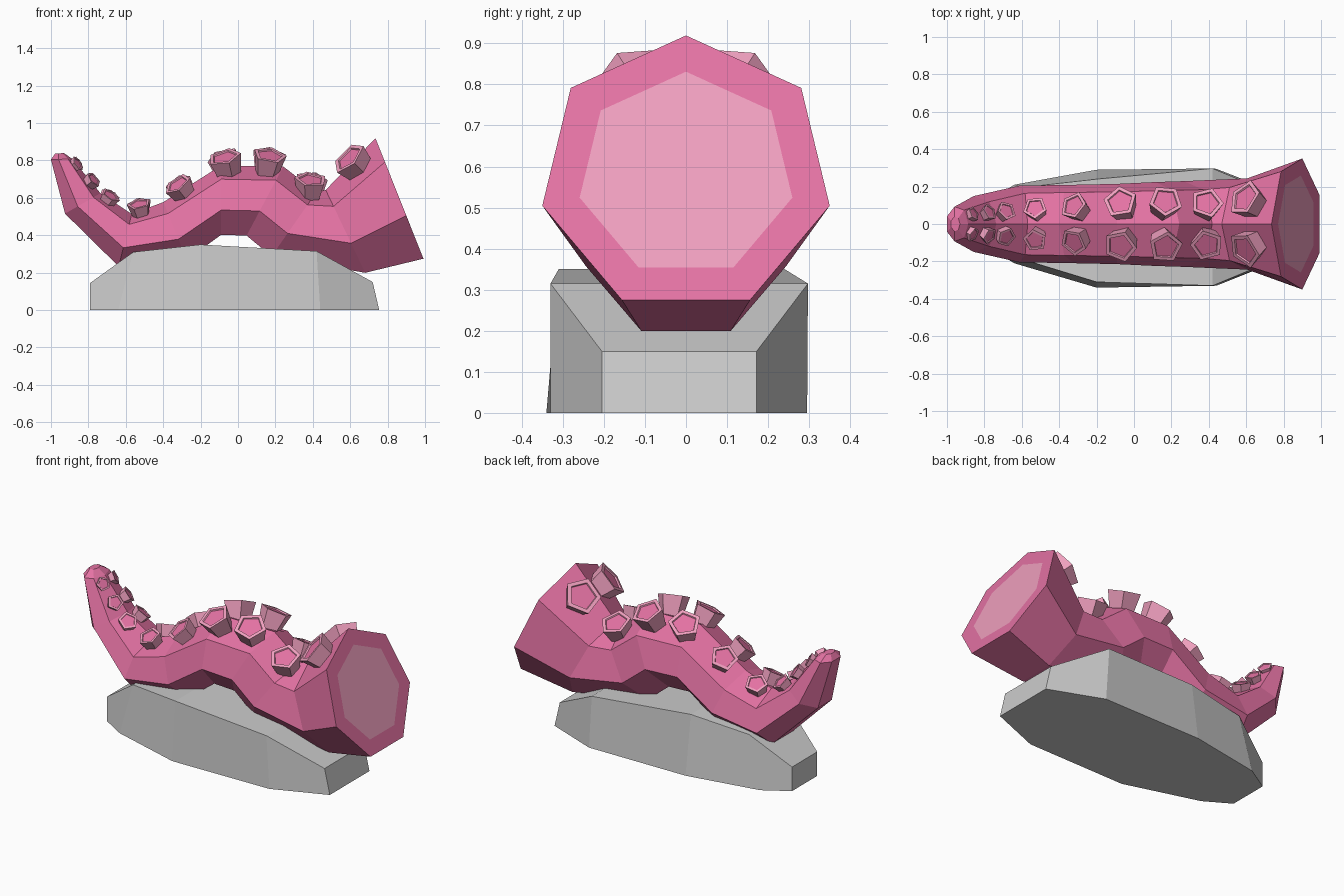
import bpy, bmesh
from math import sin, cos, pi, radians
from mathutils import Vector

if "Cube" in bpy.data.objects:
    bpy.data.objects.remove(bpy.data.objects["Cube"])


def material(name, rgb):
    m = bpy.data.materials.new(name)
    m.diffuse_color = (*rgb, 1)
    m.use_nodes = True
    m.node_tree.nodes["Principled BSDF"].inputs["Base Color"].default_value = m.diffuse_color
    return m


PINK = material("pink", (0.78, 0.17, 0.37))
PALE = material("pale_pink", (0.87, 0.35, 0.52))


def loft(name, loops, mats=(), colour=lambda i: 0):
    """Skin a list of vertex loops and close both ends; colour(i) picks the slot of band i."""
    bm = bmesh.new()
    rings = [[bm.verts.new(p) for p in loop] for loop in loops]
    n = len(rings[0])
    for i, (a, b) in enumerate(zip(rings, rings[1:])):
        for k in range(n):
            f = bm.faces.new((a[k], a[(k + 1) % n], b[(k + 1) % n], b[k]))
            f.material_index = colour(i)
    bm.faces.new(rings[0]).material_index = colour(-1)
    bm.faces.new(rings[-1]).material_index = colour(len(rings) - 1)
    bmesh.ops.recalc_face_normals(bm, faces=bm.faces)
    me = bpy.data.meshes.new(name)
    bm.to_mesh(me)
    bm.free()
    for m in mats:
        me.materials.append(m)
    ob = bpy.data.objects.new(name, me)
    bpy.context.collection.objects.link(ob)
    return ob


# Tentacle: seven-sided rings (x, z, tilt in degrees, half width, half height)
stations = [
    (0.87, 0.58, -21.7, 0.359, 0.365),
    (0.58, 0.409, -25.5, 0.25, 0.258),
    (0.293, 0.45, 35, 0.235, 0.22),
    (0.139, 0.573, 28, 0.23, 0.22),
    (-0.09, 0.578, 0, 0.22, 0.195),
    (-0.333, 0.415, -22, 0.215, 0.175),
    (-0.605, 0.366, 14, 0.21, 0.152),
    (-0.835, 0.567, 60, 0.153, 0.115),
    (-0.946, 0.806, 88, 0.095, 0.06),
    (-0.955, 0.838, 88, 0.04, 0.025),
]


def ring(x, z, tilt, ry, rz):
    t = radians(tilt)
    pts = []
    for k in range(7):
        a = 2 * pi * k / 7
        u = rz * cos(a)
        pts.append((x + u * sin(t), ry * sin(a), z + u * cos(t)))
    return pts


x, z, tilt, ry, rz = stations[0]
cut_face = ring(x, z, tilt, ry * 0.74, rz * 0.74)
loft("tentacle", [cut_face] + [ring(*s) for s in stations], (PINK, PALE),
     lambda i: 1 if i == -1 else 0)

# Suckers: flared pentagons in two rows (x, y, z of outer face, lean in degrees, radius)
suckers = [
    (0.59, 0.14, 0.815, -45, 0.105),
    (0.39, 0.115, 0.70, 5, 0.09),
    (0.17, 0.125, 0.83, 10, 0.093),
    (-0.075, 0.12, 0.82, -15, 0.093),
    (-0.325, 0.10, 0.675, -35, 0.08),
    (-0.53, 0.088, 0.57, -12, 0.066),
    (-0.68, 0.072, 0.615, 32, 0.056),
    (-0.77, 0.066, 0.70, 50, 0.048),
    (-0.855, 0.058, 0.785, 58, 0.042),
]
for side, row in ((1, "back"), (-1, "front")):
    for i, (x, y, z, lean, r) in enumerate(suckers):
        t = radians(lean)
        d = Vector((0.9 * sin(t), 0.434 * side, 0.9 * cos(t))).normalized()
        u = Vector((cos(t), 0, -sin(t)))
        v = d.cross(u)
        centre = Vector((x, y * side, z))

        def pentagon(radius, depth):
            angles = [2 * pi * k / 5 + i * 0.9 + side * 0.3 for k in range(5)]
            return [centre - d * depth + (u * cos(a) + v * sin(a)) * radius for a in angles]

        loft(f"sucker_{row}_{i + 1}",
             [pentagon(r * 0.7, r * 1.25), pentagon(r, 0),
              pentagon(r * 0.76, 0), pentagon(r * 0.72, r * 0.08)],
             (PALE, PINK), lambda b: 1 if b == 3 else 0)

# Rock: slab stations (x at ground, x at top, top z, ground y-, y+, top y-, y+)
slab = [
    (-0.79, -0.79, 0.145, -0.12, 0.12, -0.12, 0.12),
    (-0.64, -0.56, 0.31, -0.21, 0.21, -0.2, 0.2),
    (-0.2, -0.2, 0.35, -0.34, 0.29, -0.31, 0.24),
    (0.44, 0.42, 0.315, -0.33, 0.295, -0.33, 0.297),
    (0.755, 0.72, 0.15, -0.205, 0.172, -0.205, 0.172),
]
loft("rock", [[(xb, b0, 0), (xb, b1, 0), (xt, t1, zt), (xt, t0, zt)]
              for xb, xt, zt, b0, b1, t0, t1 in slab])
